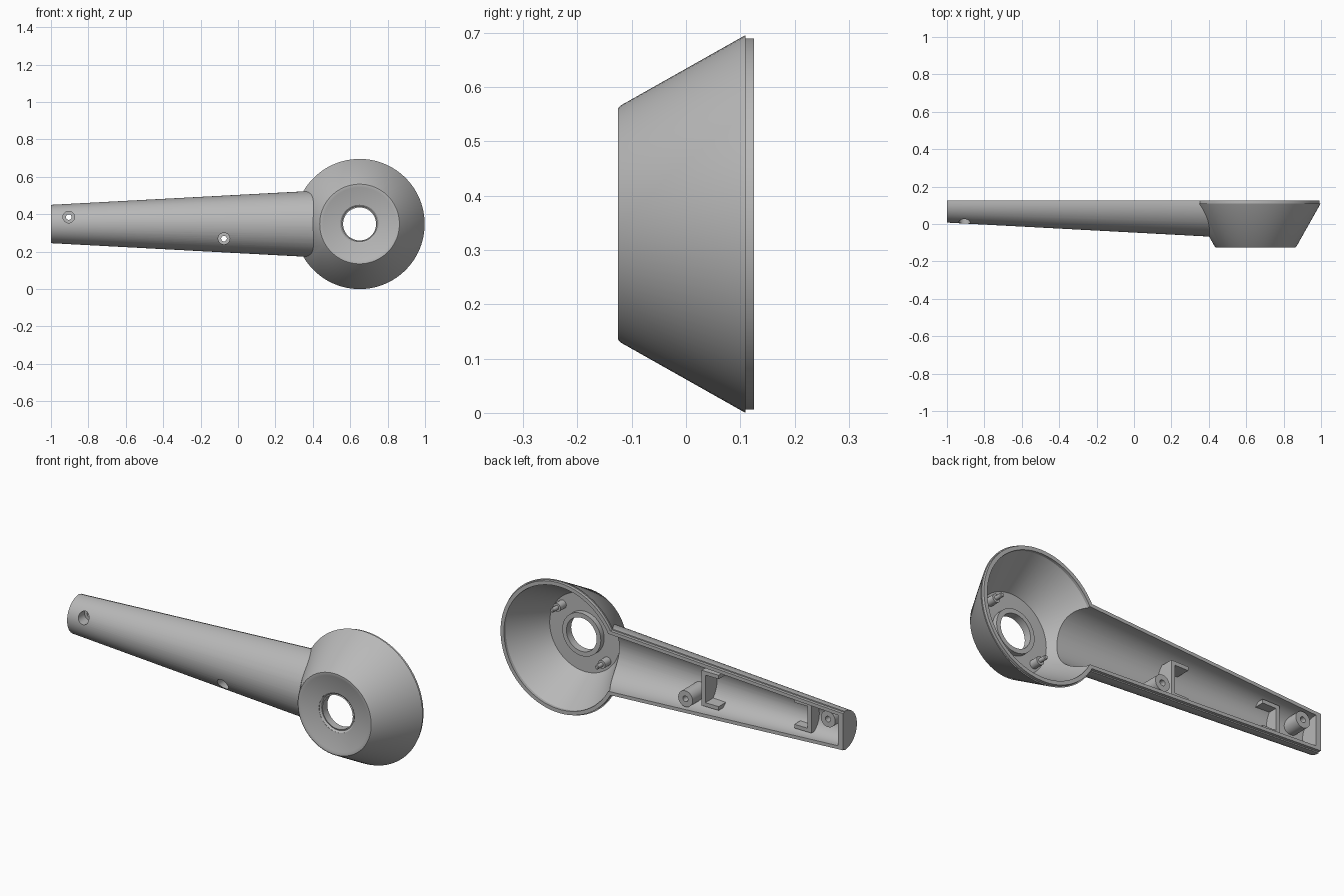
import bpy, bmesh, math
from mathutils import Vector

cube = bpy.data.objects.get("Cube")
if cube:
    bpy.data.objects.remove(cube, do_unlink=True)

grey = bpy.data.materials.new("plain_grey")
grey.use_nodes = True
grey.diffuse_color = (0.48, 0.48, 0.48, 1)
grey.node_tree.nodes["Principled BSDF"].inputs["Base Color"].default_value = grey.diffuse_color

CX, CZ = 0.65, 0.348      # axis of the round head
RIM, BACK = 0.11, 0.125   # end of the outer wall, end of the inset lip
WALL, STEP = 0.024, 0.006


def finish(name, bm):
    bmesh.ops.remove_doubles(bm, verts=bm.verts, dist=1e-5)
    bmesh.ops.recalc_face_normals(bm, faces=bm.faces)
    mesh = bpy.data.meshes.new(name)
    bm.to_mesh(mesh)
    bm.free()
    mesh.materials.append(grey)
    ob = bpy.data.objects.new(name, mesh)
    bpy.context.collection.objects.link(ob)
    return ob


def loft(name, rings, capped=True, closed=False):
    """Skin a row of equal point rings."""
    bm = bmesh.new()
    rows = [[bm.verts.new(p) for p in ring] for ring in rings]
    n = len(rows[0])
    pairs = list(zip(rows, rows[1:]))
    if closed:
        pairs.append((rows[-1], rows[0]))
    for a, b in pairs:
        for i in range(n):
            j = (i + 1) % n
            bm.faces.new((a[i], a[j], b[j], b[i]))
    if capped:
        bm.faces.new(rows[0])
        bm.faces.new(rows[-1])
    return finish(name, bm)


def lathe(name, profile, x=CX, z=CZ, sides=96, closed=False):
    """Turn (radius, y) points about an axis along y."""
    rings = []
    for r, y in profile:
        turns = [math.tau * i / sides for i in range(sides)]
        rings.append([Vector((x + r * math.cos(t), y, z + r * math.sin(t))) for t in turns])
    return loft(name, rings, not closed, closed)


def box(name, x, y, z):
    rings = [[(px, y[0], z[0]), (px, y[1], z[0]), (px, y[1], z[1]), (px, y[0], z[1])] for px in x]
    return loft(name, rings)


def boolean(ob, operation, other, keep=False):
    mod = ob.modifiers.new(operation.lower(), "BOOLEAN")
    mod.operation, mod.object, mod.solver = operation, other, "EXACT"
    bpy.context.view_layer.objects.active = ob
    bpy.ops.object.modifier_apply(modifier=mod.name)
    if not keep:
        bpy.data.objects.remove(other, do_unlink=True)


def section(x, inset=0.0, step=0.0, back=BACK):
    """Half-round handle section, open side to the back."""
    r = 0.1025 + 0.0533 * (x + 1) - inset
    pts = [(x, RIM - r * math.sin(math.pi * i / 40), CZ + r * math.cos(math.pi * i / 40))
           for i in range(41)]
    for side in (-1, 1):
        for rr, y in ((r - step, RIM), (r - step, back))[::-side]:
            pts.append((x, y, CZ + side * rr))
    return pts


def handle_solid(name):
    return loft(name, [section(-1, step=STEP), section(0.45, step=STEP)])


# Outer shell: conical head with dished face, plus tapering handle
shell = lathe("shell", [(0.095, -0.106), (0.195, -0.122), (0.203, -0.125), (0.213, -0.125),
                        (0.218, -0.121), (0.346, 0.106), (0.348, RIM),
                        (0.342, RIM), (0.342, BACK)])
boolean(shell, "UNION", handle_solid("handle"))

# Hollow out the shell
boolean(shell, "DIFFERENCE", lathe("head_cavity", [(0.205, -0.088), (0.322, RIM), (0.322, 0.2)]))
boolean(shell, "DIFFERENCE", loft("handle_cavity", [section(-0.972, WALL, 0, 0.2),
                                                    section(0.5, WALL, 0, 0.2)]))
boolean(shell, "DIFFERENCE", lathe("centre_hole", [(0.103, -0.2), (0.103, -0.106),
                                                   (0.092, -0.096), (0.092, 0)]))

# Raised collar behind the centre hole
collar = lathe("hole_collar", [(0.088, -0.1), (0.088, -0.06), (0.112, -0.06), (0.112, -0.092)],
               closed=True)

# Two stepped locating pins on the head floor
parts = [collar]
for name, s in (("upper_pin", 1), ("lower_pin", -1)):
    parts.append(lathe(name, [(0.022, -0.092), (0.022, -0.04), (0.011, -0.04), (0.011, -0.002),
                              (0.008, 0.002)], CX + s * 0.13, CZ + s * 0.115, 24))

# Brackets inside the handle: a spine with two arms, facing each other
for name, x, s in (("inner_bracket", -0.15, -1), ("end_bracket", -0.79, 1)):
    low, high = (0.245, 0.43) if s < 0 else (0.27, 0.425)
    spine = box(name, sorted((x, x + s * 0.022)), (-0.1, 0.085), (low, high))
    for z in (low, high - 0.02):
        arm = box("arm", sorted((x, x + s * 0.1)), (-0.1, 0.085), (z, z + 0.02))
        boolean(spine, "UNION", arm)
    parts.append(spine)

# Screw bosses with counterbored holes through the handle wall
for name, x, z in (("end_boss", -0.905, 0.385), ("middle_boss", -0.075, 0.27)):
    boss = lathe(name, [(0.042, -0.1), (0.042, 0.112)], x, z, 40)
    drill = lathe("drill", [(0.031, -0.2), (0.031, 0.06), (0.015, 0.06), (0.015, 0.2)], x, z, 40)
    boolean(shell, "DIFFERENCE", drill, keep=True)
    boolean(boss, "DIFFERENCE", drill)
    parts.append(boss)

# Trim the handle fittings to the curve of the wall
for ob in parts[3:]:
    trim = loft("trim", [section(-0.999, 0.004), section(0.45, 0.004)])
    boolean(ob, "INTERSECT", trim)

# Smooth the round surfaces, keep the edges sharp
bpy.ops.object.select_all(action="DESELECT")
for ob in [shell] + parts:
    ob.select_set(True)
bpy.context.view_layer.objects.active = shell
bpy.ops.object.shade_smooth_by_angle(angle=math.radians(25))
